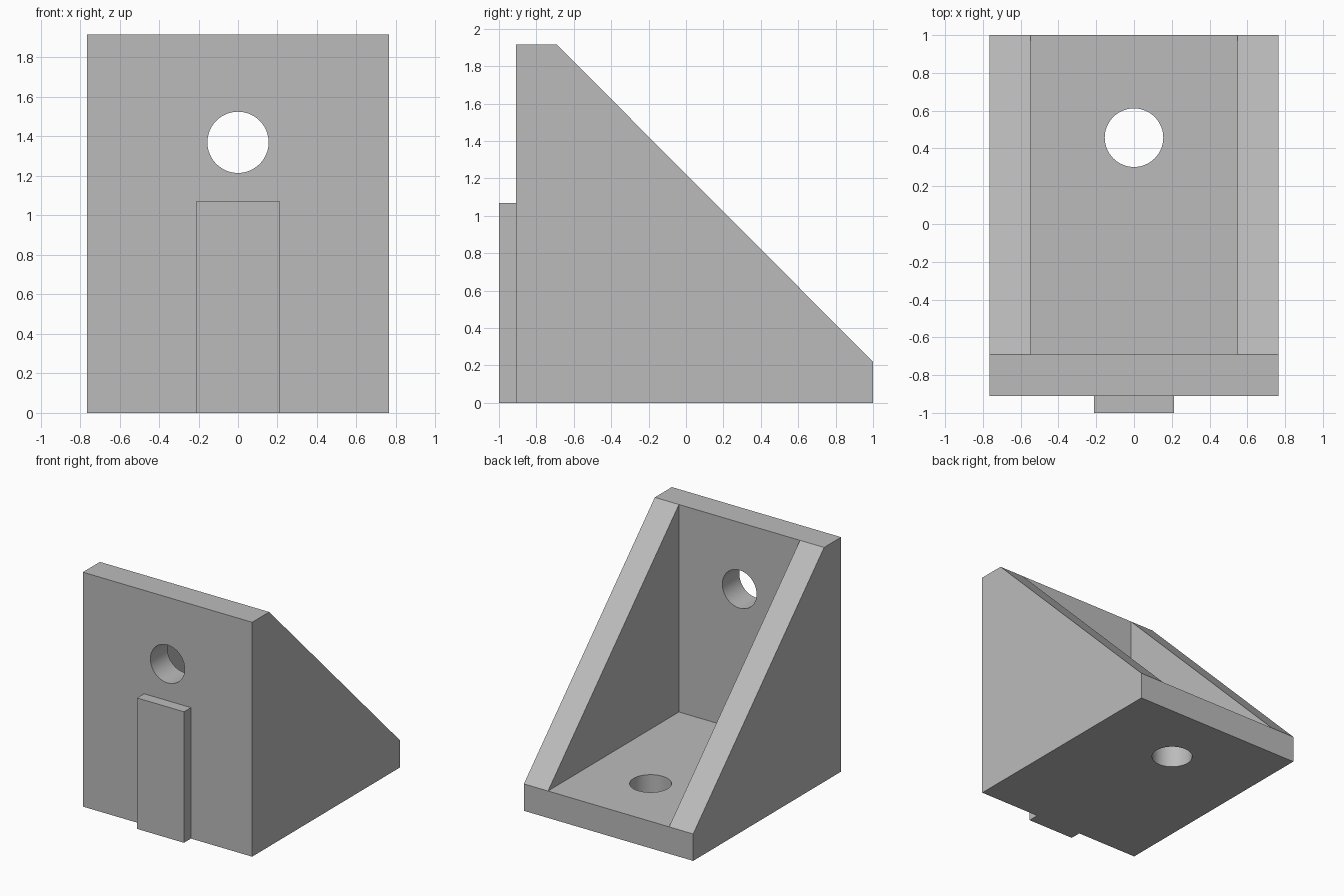
import bpy, bmesh, math
from mathutils import Matrix, Vector

cube = bpy.data.objects.get("Cube")
if cube:
    bpy.data.objects.remove(cube, do_unlink=True)

HALF_W, INNER_W = 0.765, 0.547
FRONT, BACK, HEIGHT, THICK = -0.91, 1.0, 1.915, 0.22
WALL_BACK = FRONT + THICK

grey = bpy.data.materials.new("plain grey")
grey.use_nodes = True
colour = (0.5, 0.5, 0.5, 1)
grey.diffuse_color = colour
grey.node_tree.nodes["Principled BSDF"].inputs["Base Color"].default_value = colour


def add_object(name, bm):
    bmesh.ops.recalc_face_normals(bm, faces=bm.faces)
    mesh = bpy.data.meshes.new(name)
    bm.to_mesh(mesh)
    bm.free()
    mesh.materials.append(grey)
    obj = bpy.data.objects.new(name, mesh)
    bpy.context.collection.objects.link(obj)
    return obj


def prism(name, profile, half_width):
    """Extrude a (y, z) side profile symmetrically along x."""
    bm = bmesh.new()
    face = bm.faces.new([bm.verts.new((-half_width, y, z)) for y, z in profile])
    new = bmesh.ops.extrude_face_region(bm, geom=[face])["geom"]
    verts = [v for v in new if isinstance(v, bmesh.types.BMVert)]
    bmesh.ops.translate(bm, verts=verts, vec=(2 * half_width, 0, 0))
    return add_object(name, bm)


def rectangle(y0, y1, z0, z1):
    return [(y0, z0), (y1, z0), (y1, z1), (y0, z1)]


def drill(name, centre, radius, turn):
    bm = bmesh.new()
    matrix = Matrix.Translation(Vector(centre)) @ Matrix.Rotation(turn, 4, "X")
    bmesh.ops.create_cone(bm, cap_ends=True, segments=64, radius1=radius,
                          radius2=radius, depth=2 * THICK, matrix=matrix)
    return add_object(name, bm)


def combine(target, tool, operation):
    """Apply an exact boolean and discard the tool object."""
    tool.hide_render = True
    mod = target.modifiers.new(tool.name, "BOOLEAN")
    mod.operation, mod.solver, mod.object = operation, "EXACT", tool
    bpy.context.view_layer.objects.active = target
    bpy.ops.object.modifier_apply(modifier=mod.name)
    bpy.data.objects.remove(tool, do_unlink=True)


# Bracket body with sloping sides
bracket = prism("corner_bracket", [(FRONT, 0), (BACK, 0), (BACK, THICK),
                                   (WALL_BACK, HEIGHT), (FRONT, HEIGHT)], HALF_W)

# Open pocket between the two gussets
combine(bracket, prism("pocket", rectangle(WALL_BACK, 2, THICK, 3), INNER_W), "DIFFERENCE")

# Screw holes through wall and base
combine(bracket, drill("wall_hole", (0, FRONT + THICK / 2, 1.37), 0.155, math.pi / 2), "DIFFERENCE")
combine(bracket, drill("base_hole", (0, 0.457, THICK / 2), 0.155, 0), "DIFFERENCE")

# Locating tongue on the front
combine(bracket, prism("tongue", rectangle(-1, FRONT + THICK / 4, 0, 1.07), 0.212), "UNION")

# Smooth hole walls, crisp edges elsewhere
bpy.ops.object.select_all(action="DESELECT")
bracket.select_set(True)
bpy.context.view_layer.objects.active = bracket
bpy.ops.object.shade_smooth_by_angle(angle=math.radians(30))
